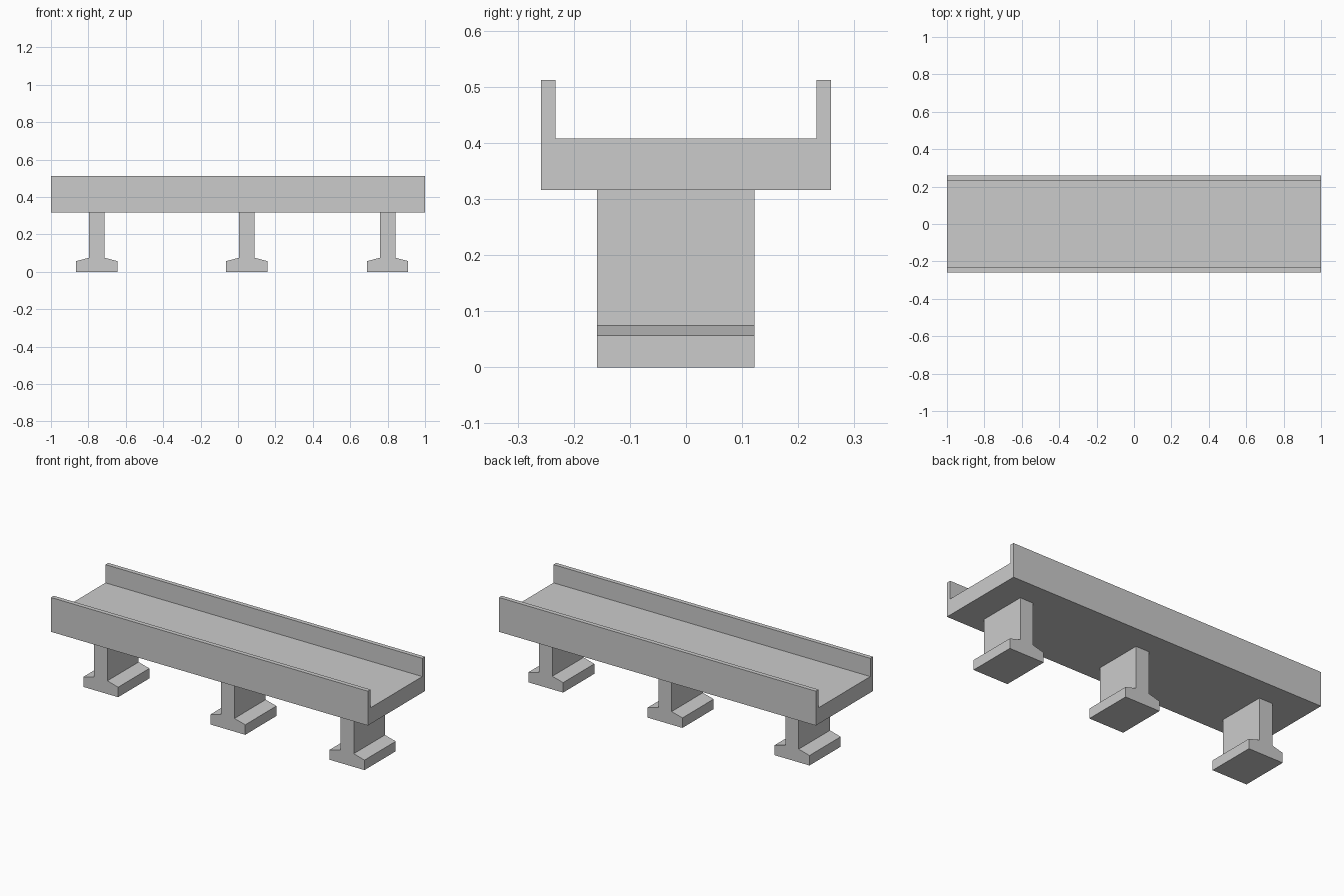
import bpy
import bmesh

if "Cube" in bpy.data.objects:
    bpy.data.objects.remove(bpy.data.objects["Cube"])


def extrude_profile(name, points, axis_vec):
    """Solid made by sweeping a closed 3D outline along a vector."""
    bm = bmesh.new()
    face = bm.faces.new([bm.verts.new(p) for p in points])
    result = bmesh.ops.extrude_face_region(bm, geom=[face], use_keep_orig=True)
    moved = [g for g in result["geom"] if isinstance(g, bmesh.types.BMVert)]
    bmesh.ops.translate(bm, verts=moved, vec=axis_vec)
    bmesh.ops.recalc_face_normals(bm, faces=bm.faces)
    mesh = bpy.data.meshes.new(name)
    bm.to_mesh(mesh)
    bm.free()
    obj = bpy.data.objects.new(name, mesh)
    bpy.context.collection.objects.link(obj)
    return obj


def mirrored(half):
    """Complete a symmetric outline from its positive half."""
    return half + [(-u, v) for u, v in reversed(half)]


# Bridge deck with a parapet along each side
deck = mirrored([(0.258, 0.316), (0.258, 0.512), (0.233, 0.512), (0.233, 0.408)])
extrude_profile("bridge_deck", [(-1, y, z) for y, z in deck], (2, 0, 0))

# Piers: wall stem on a footing with sloped shoulders
pier = mirrored([(0.110, 0), (0.110, 0.057), (0.042, 0.075), (0.042, 0.316)])
for name, cx in (("left_pier", -0.755), ("middle_pier", 0.047), ("right_pier", 0.80)):
    extrude_profile(name, [(cx + x, -0.159, z) for x, z in pier], (0, 0.281, 0))
